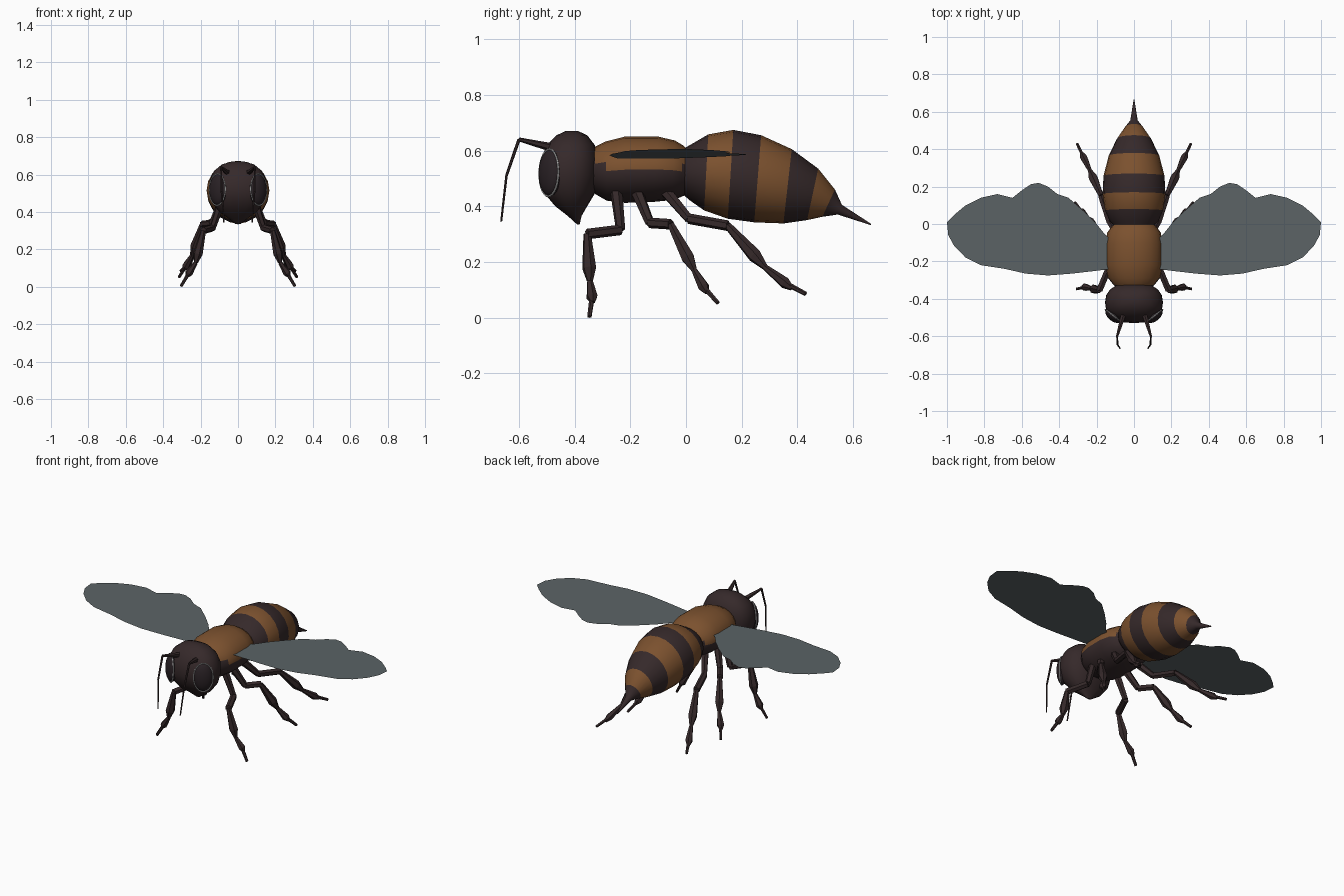
import bpy, bmesh, math
from mathutils import Vector, Matrix

if "Cube" in bpy.data.objects:
    bpy.data.objects.remove(bpy.data.objects["Cube"])


def material(name, col):
    m = bpy.data.materials.new(name)
    m.diffuse_color = (*col, 1)
    m.use_nodes = True
    m.node_tree.nodes["Principled BSDF"].inputs["Base Color"].default_value = m.diffuse_color
    return m


DARK = material("dark brown", (0.036, 0.022, 0.023))
AMBER = material("amber", (0.20, 0.083, 0.028))
WING = material("wing grey", (0.105, 0.125, 0.132))
EYE = material("eye black", (0.022, 0.015, 0.018))
RIM = material("eye rim grey", (0.5, 0.5, 0.5))


def finish(name, bm, mats, smooth=40):
    bmesh.ops.recalc_face_normals(bm, faces=bm.faces)
    me = bpy.data.meshes.new(name)
    bm.to_mesh(me)
    bm.free()
    ob = bpy.data.objects.new(name, me)
    bpy.context.collection.objects.link(ob)
    for m in mats:
        me.materials.append(m)
    if smooth:
        bpy.ops.object.select_all(action='DESELECT')
        ob.select_set(True)
        bpy.context.view_layer.objects.active = ob
        bpy.ops.object.shade_smooth_by_angle(angle=math.radians(smooth))
    return ob


def loft(name, rings, mats, rule=None, n=20, power=1.0):
    """Skin oval rings; each ring is (y1, z1, y2, z2, half width)."""
    bm = bmesh.new()
    loops = []
    for y1, z1, y2, z2, rx in rings:
        a, b = Vector((0, y1, z1)), Vector((0, y2, z2))
        mid, half = (a + b) / 2, (a - b) / 2
        loop = []
        for i in range(n):
            t = 2 * math.pi * i / n
            c, s = math.cos(t), math.sin(t)
            c = math.copysign(abs(c) ** power, c)
            s = math.copysign(abs(s) ** power, s)
            loop.append(bm.verts.new(mid + half * s + Vector((rx * c, 0, 0))))
        loops.append(loop)
    for k in range(len(loops) - 1):
        for i in range(n):
            j = (i + 1) % n
            f = bm.faces.new((loops[k][i], loops[k][j], loops[k + 1][j], loops[k + 1][i]))
            if rule:
                f.material_index = rule(k, i)
    bm.faces.new(loops[0])
    bm.faces.new(loops[-1])
    return finish(name, bm, mats)


def limb(name, pts, n=6):
    """Chain of tapered segments; each entry is (start, end, r1, r2)."""
    bm = bmesh.new()
    for a, b, r1, r2 in pts:
        a, b = Vector(a), Vector(b)
        d = b - a
        mat = Matrix.Translation((a + b) / 2) @ d.to_track_quat('Z', 'Y').to_matrix().to_4x4()
        bmesh.ops.create_cone(bm, cap_ends=True, segments=n, radius1=r1, radius2=r2,
                              depth=d.length, matrix=mat)
    return finish(name, bm, [DARK])


# Abdomen with slanted bands, ending in the stinger
loft("abdomen", [
    (-.03, .595, -.02, .45, .09), (.015, .62, .015, .42, .13), (.08, .658, .065, .385, .155),
    (.17, .674, .15, .355, .168), (.27, .655, .245, .342, .163), (.38, .605, .35, .338, .135),
    (.475, .535, .435, .35, .092), (.535, .46, .49, .362, .05), (.56, .405, .545, .37, .02),
    (.666, .336, .664, .332, .002)],
    [DARK, AMBER], lambda k, i: 1 if k in (2, 4, 6) else 0)


# Thorax with an amber back
def thorax_rule(k, i):
    if k in (1, 6):
        return int(1 <= i <= 8)
    return int(2 <= k <= 5 and i <= 9)


loft("thorax", [
    (-.35, .59, -.35, .46, .085), (-.33, .612, -.32, .44, .11), (-.29, .632, -.285, .42, .14),
    (-.22, .650, -.22, .412, .153), (-.10, .650, -.12, .415, .153), (-.04, .636, -.05, .422, .143),
    (-.01, .618, -.02, .432, .12), (.02, .59, .02, .45, .09)],
    [DARK, AMBER], thorax_rule)

# Head, stacked upward from the mouth
loft("head", [
    (-.392, .335, -.382, .335, .012), (-.425, .365, -.375, .365, .05), (-.47, .40, -.355, .40, .10),
    (-.512, .45, -.325, .45, .138), (-.53, .51, -.312, .51, .155), (-.522, .57, -.313, .57, .152),
    (-.50, .62, -.328, .62, .128), (-.465, .655, -.355, .655, .085), (-.43, .671, -.39, .671, .03)],
    [DARK], power=.85)

# Wing outline, right side
OUTLINE = [(.12, -.09), (.16, -.05), (.20, 0), (.27, .07), (.35, .14), (.41, .16), (.46, .20),
           (.51, .22), (.55, .213), (.60, .18), (.65, .14), (.73, .16), (.82, .14), (.90, .10),
           (.96, .05), (1, .01), (.993, -.06), (.96, -.12), (.90, -.18), (.82, -.22),
           (.69, -.24), (.58, -.265), (.46, -.275), (.33, -.265), (.20, -.25), (.12, -.24)]

# Leg joints, right side: hip, bend, knee, shin end, ankle, toe
LEGS = {
    "front_leg": [(.09, -.25, .45), (.135, -.235, .315), (.185, -.355, .30),
                  (.225, -.345, .13), (.275, -.335, .055), (.305, -.347, .003)],
    "middle_leg": [(.09, -.175, .45), (.14, -.13, .34), (.19, -.055, .335),
                   (.245, .03, .17), (.29, .075, .09), (.315, .115, .052)],
    "hind_leg": [(.08, -.07, .45), (.13, .01, .355), (.175, .15, .33),
                 (.235, .285, .18), (.28, .38, .105), (.305, .43, .085)],
}

for s, side in ((1, "right"), (-1, "left")):
    def flip(p):
        return Vector((p[0] * s, p[1], p[2]))

    # Wings
    bm = bmesh.new()
    bm.faces.new([bm.verts.new((x * s, y, .565 + .04 * x)) for x, y in OUTLINE])
    bmesh.ops.triangulate(bm, faces=bm.faces)
    bmesh.ops.recalc_face_normals(bm, faces=bm.faces)
    wing = finish("wing_" + side, bm, [WING], smooth=0)
    if wing.data.polygons[0].normal.z < 0:
        wing.data.flip_normals()

    # Legs: thigh pieces, spindle shin, flared foot and claw
    for name, joints in LEGS.items():
        hip, bend, knee, shin, ankle, toe = [flip(p) for p in joints]
        calf = knee.lerp(shin, .72)
        pad = shin.lerp(ankle, .75)
        limb(name + "_" + side, [
            (hip, bend, .022, .017), (bend, knee, .019, .019),
            (knee, calf, .014, .026), (calf, shin, .026, .011),
            (shin, pad, .011, .021), (pad, ankle, .021, .009),
            (pad, toe, .010, .008)])

    # Antennae
    a, b, c, d = [flip(p) for p in ((.055, -.48, .61), (.09, -.60, .64),
                                    (.088, -.645, .51), (.075, -.664, .345))]
    limb("antenna_" + side, [(a, b, .016, .007), (b, c, .006, .005), (c, d, .005, .004)])

    # Eyes, facing forward and outward, with a thin pale rim
    normal = Vector((.62 * s, -.78, .03)).normalized()
    place = Matrix.Translation((.107 * s, -.488, .52)) @ normal.to_track_quat('Z', 'Y').to_matrix().to_4x4()
    bm = bmesh.new()
    bmesh.ops.create_uvsphere(bm, u_segments=20, v_segments=12, radius=1,
                              matrix=place @ Matrix.Diagonal((.054, .084, .032, 1)))
    finish("eye_" + side, bm, [EYE])
    bm = bmesh.new()
    n, m = 28, 5
    grid = [[bm.verts.new(place @ Vector((
        (.055 + .0035 * math.cos(v)) * math.cos(u),
        (.085 + .0035 * math.cos(v)) * math.sin(u),
        .006 + .0035 * math.sin(v))))
        for v in [2 * math.pi * j / m for j in range(m)]]
        for u in [2 * math.pi * i / n for i in range(n)]]
    for i in range(n):
        for j in range(m):
            i2, j2 = (i + 1) % n, (j + 1) % m
            bm.faces.new((grid[i][j], grid[i2][j], grid[i2][j2], grid[i][j2]))
    finish("eye_rim_" + side, bm, [RIM], smooth=60)
